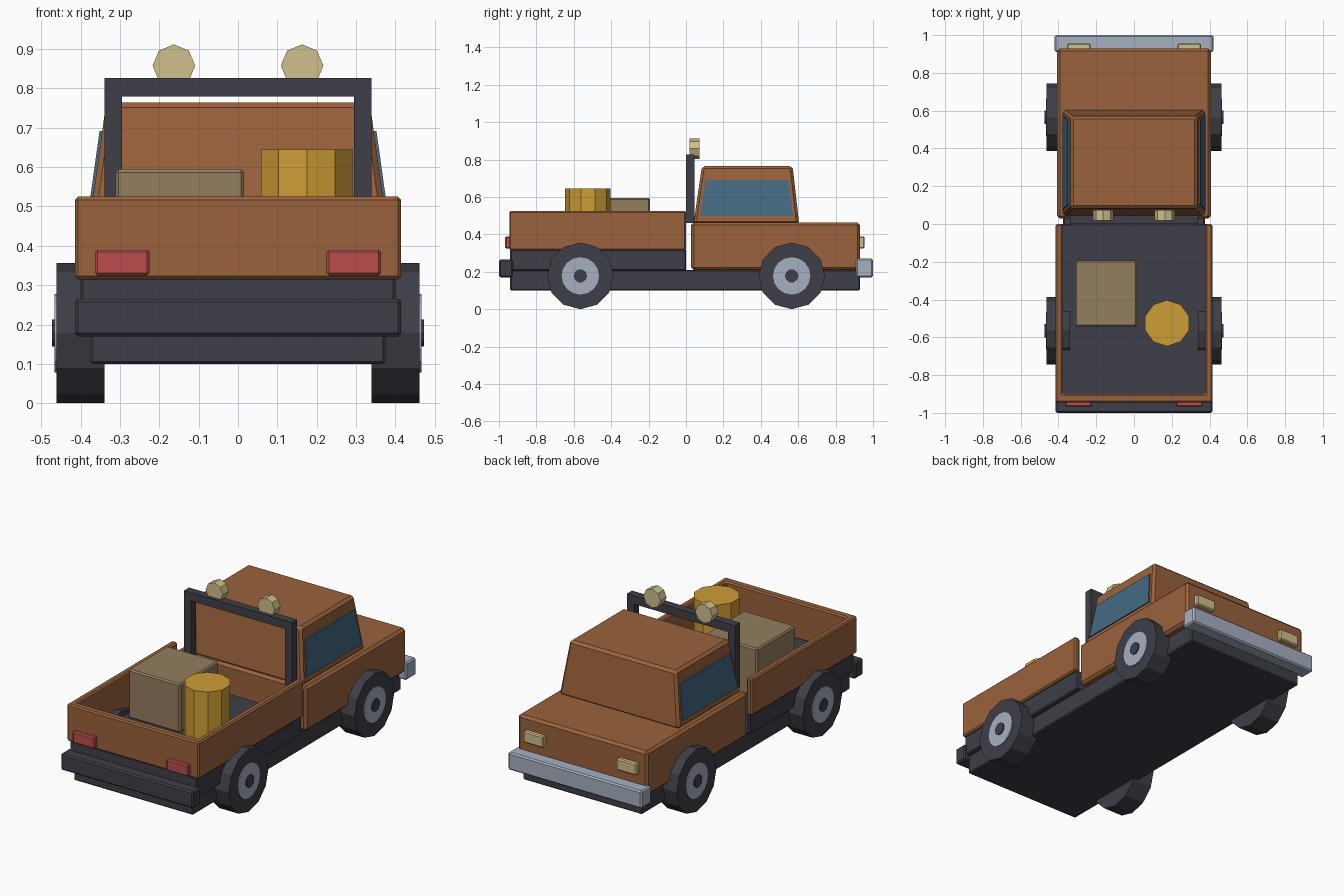
import bpy, bmesh, math
from mathutils import Matrix

cube = bpy.data.objects.get("Cube")
if cube:
    bpy.data.objects.remove(cube, do_unlink=True)


def linear(c):
    c /= 255
    return c / 12.92 if c <= 0.04045 else ((c + 0.055) / 1.055) ** 2.4


def material(name, *rgb):
    color = (*[linear(c) for c in rgb], 1)
    mat = bpy.data.materials.new(name)
    mat.use_nodes = True
    mat.diffuse_color = color
    mat.node_tree.nodes["Principled BSDF"].inputs["Base Color"].default_value = color
    return mat


brown = material("brown paint", 154, 98, 60)
dark = material("dark trim", 62, 62, 72)
steel = material("pale steel", 166, 176, 193)
glass = material("blue glass", 68, 106, 131)
cream = material("cream lamp", 208, 192, 140)
red = material("red lamp", 188, 76, 76)
tan = material("tan crate", 148, 126, 95)
yellow = material("yellow barrel", 206, 157, 54)


def finish(name, bm, mat, bevel=0):
    bmesh.ops.recalc_face_normals(bm, faces=bm.faces)
    if bevel:
        bmesh.ops.bevel(bm, geom=list(bm.edges), offset=bevel, segments=1, affect='EDGES')
    mesh = bpy.data.meshes.new(name)
    bm.to_mesh(mesh)
    bm.free()
    mesh.materials.append(mat)
    obj = bpy.data.objects.new(name, mesh)
    bpy.context.collection.objects.link(obj)
    return obj


def loft(name, bottom, top, z0, z1, mat, bevel=0):
    """Solid between two matching outlines at heights z0 and z1."""
    bm = bmesh.new()
    low = [bm.verts.new((x, y, z0)) for x, y in bottom]
    high = [bm.verts.new((x, y, z1)) for x, y in top]
    bm.faces.new(low)
    bm.faces.new(high)
    for i in range(len(low)):
        j = (i + 1) % len(low)
        bm.faces.new((low[i], low[j], high[j], high[i]))
    return finish(name, bm, mat, bevel)


def rect(x0, x1, y0, y1):
    return [(x0, y0), (x1, y0), (x1, y1), (x0, y1)]


def box(name, x0, x1, y0, y1, z0, z1, mat, bevel=0):
    r = rect(x0, x1, y0, y1)
    return loft(name, r, r, z0, z1, mat, bevel)


def cylinder(name, center, radius, depth, sides, axis, mat):
    """Prism whose first corner points up, or toward the front if upright."""
    bm = bmesh.new()
    bmesh.ops.create_cone(bm, cap_ends=True, segments=sides, radius1=radius,
                          radius2=radius, depth=depth)
    turn = {'X': Matrix.Rotation(math.pi / 2, 4, 'Y'),
            'Y': Matrix.Rotation(math.pi / 2, 4, 'X'),
            'Z': Matrix.Identity(4)}[axis]
    bm.transform(Matrix.Translation(center) @ turn)
    return finish(name, bm, mat)


# Lower frame and bumpers
box("chassis", -0.375, 0.375, -0.94, 0.93, 0.10, 0.21, dark, 0.006)
box("bed_base", -0.40, 0.40, -0.94, 0, 0.205, 0.32, dark, 0.006)
box("rear_bumper", -0.415, 0.415, -1, -0.925, 0.17, 0.265, dark, 0.008)
box("front_bumper", -0.42, 0.42, 0.91, 1, 0.17, 0.27, steel, 0.008)

# Cargo bed: walls on three sides, open toward the cab
walls = [(-0.415, 0), (-0.415, -0.945), (0.415, -0.945), (0.415, 0),
         (0.378, 0), (0.378, -0.9), (-0.378, -0.9), (-0.378, 0)]
loft("bed_walls", walls, walls, 0.315, 0.525, brown, 0.008)

# Cab
box("cab_body", -0.407, 0.407, 0.028, 0.93, 0.21, 0.463, brown, 0.014)
loft("cabin", rect(-0.378, 0.378, 0.04, 0.605), rect(-0.335, 0.335, 0.085, 0.57),
     0.455, 0.765, brown, 0.014)

# Roll bar: an upright arch
bm = bmesh.new()
arch = [(-0.34, 0.46), (-0.34, 0.827), (0.34, 0.827), (0.34, 0.46),
        (0.295, 0.46), (0.295, 0.78), (-0.295, 0.78), (-0.295, 0.46)]
face = bm.faces.new([bm.verts.new((x, 0, z)) for x, z in arch])
ext = bmesh.ops.extrude_face_region(bm, geom=[face])
bmesh.ops.translate(bm, vec=(0, 0.046, 0),
                    verts=[v for v in ext["geom"] if isinstance(v, bmesh.types.BMVert)])
finish("roll_bar", bm, dark)

# Paired parts on both sides
for side, s in (("left", 1), ("right", -1)):
    loft(f"{side}_window", rect(s * 0.362, s * 0.379, 0.075, 0.572),
         rect(s * 0.335, s * 0.352, 0.105, 0.548), 0.498, 0.692, glass)
    box(f"{side}_tail_light", s * 0.225, s * 0.363, -0.967, -0.93, 0.325, 0.39, red, 0.006)
    box(f"{side}_headlight", s * 0.23, s * 0.355, 0.92, 0.955, 0.325, 0.39, cream, 0.006)
    cylinder(f"{side}_roof_lamp", (s * 0.163, 0.046, 0.858), 0.054, 0.054, 8, 'Y', cream)
    for end, y in (("front", 0.565), ("rear", -0.565)):
        cylinder(f"{end}_{side}_tire", (s * 0.401, y, 0.178), 0.178, 0.122, 12, 'X', dark)
        cylinder(f"{end}_{side}_hub", (s * 0.44, y, 0.178), 0.1, 0.054, 16, 'X', steel)
        cylinder(f"{end}_{side}_hub_cap", (s * 0.45, y, 0.178), 0.036, 0.046, 10, 'X', dark)

# Cargo
box("crate", -0.312, 0.015, -0.542, -0.192, 0.318, 0.595, tan, 0.008)
cylinder("barrel", (0.175, -0.525, 0.481), 0.122, 0.328, 10, 'Z', yellow)
